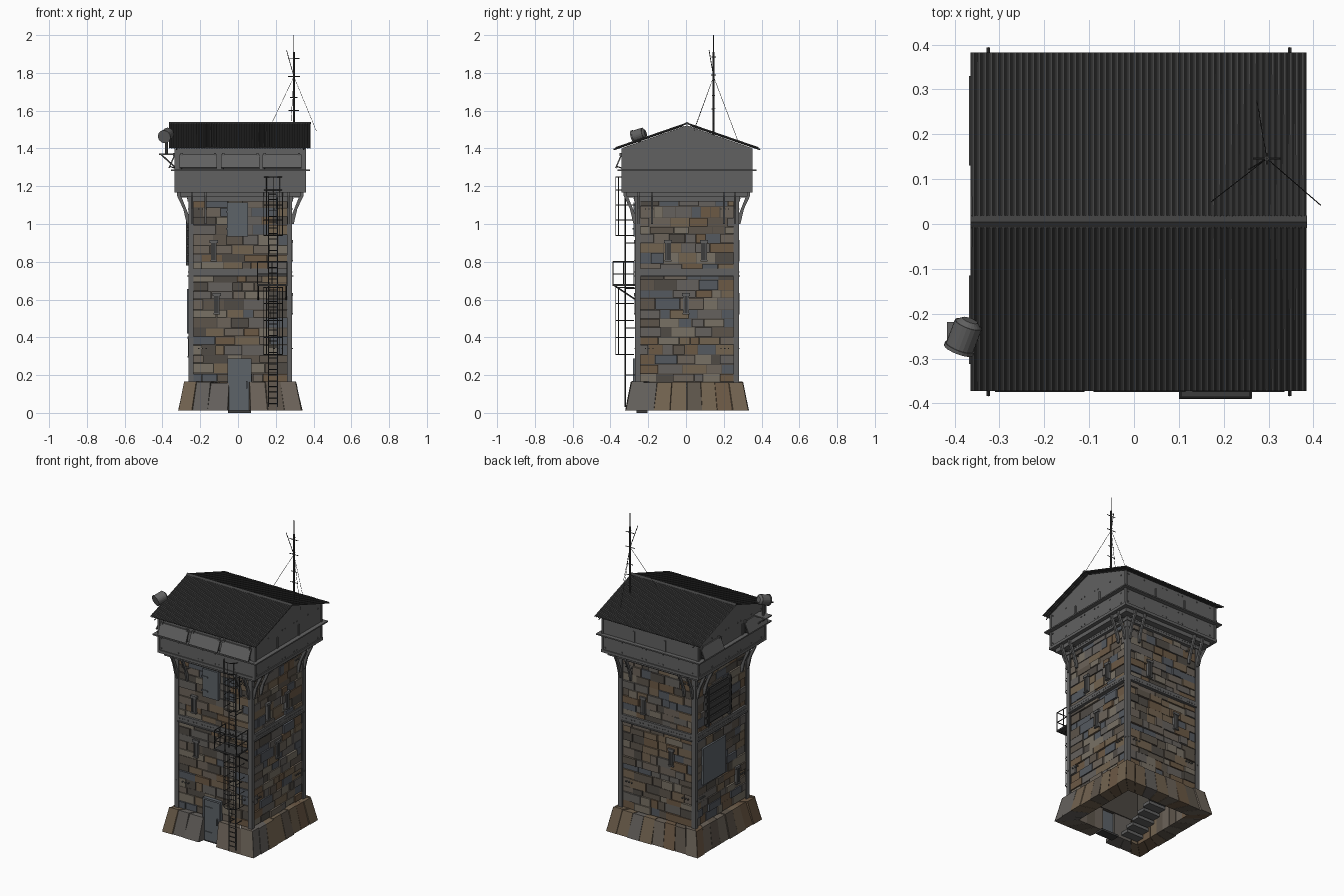
import bpy, bmesh, math, random
from mathutils import Matrix, Vector

if "Cube" in bpy.data.objects:
    bpy.data.objects.remove(bpy.data.objects["Cube"])
random.seed(7)
CX, CY = 0.012, 0.005

def material(name, r, g, b):
    m = bpy.data.materials.new(name)
    m.diffuse_color = (r, g, b, 1)
    m.use_nodes = True
    m.node_tree.nodes["Principled BSDF"].inputs["Base Color"].default_value = m.diffuse_color
    return m

METAL = material("steel", .12, .12, .12)
PLATE = material("door_steel", .11, .125, .14)
DARK = material("dark_iron", .045, .045, .045)
ROOF = material("roof_sheet", .05, .05, .05)
MORTAR = material("mortar", .07, .062, .052)
STONES = [material("stone_%d" % i, *c) for i, c in enumerate([
    (.15, .125, .10), (.11, .09, .07), (.17, .125, .08), (.13, .12, .11),
    (.09, .10, .115), (.08, .07, .06), (.15, .10, .06), (.19, .165, .13)])]

class Part:
    """Collects primitives in one mesh; finish() makes the object."""
    def __init__(self, name, *mats):
        self.name, self.mats, self.bm = name, mats, bmesh.new()

    def hull8(self, pts, mat=0):
        v = [self.bm.verts.new(p) for p in pts]
        for f in ((3, 2, 1, 0), (4, 5, 6, 7), (0, 1, 5, 4), (1, 2, 6, 5), (2, 3, 7, 6), (3, 0, 4, 7)):
            self.bm.faces.new([v[i] for i in f]).material_index = mat

    def box(self, x0, x1, y0, y1, z0, z1, M=Matrix(), mat=0):
        self.hull8([M @ Vector(p) for p in ((x0, y0, z0), (x1, y0, z0), (x1, y1, z0), (x0, y1, z0),
                                            (x0, y0, z1), (x1, y0, z1), (x1, y1, z1), (x0, y1, z1))], mat)

    def bar(self, p, q, r, n=6, r2=None):
        p, q = Vector(p), Vector(q)
        M = Matrix.Translation((p + q) / 2) @ (q - p).to_track_quat('Z', 'Y').to_matrix().to_4x4()
        bmesh.ops.create_cone(self.bm, cap_ends=True, segments=n, radius1=r,
                              radius2=r if r2 is None else r2, depth=(q - p).length, matrix=M)

    def prism(self, pts, offset):
        a = [self.bm.verts.new(p) for p in pts]
        b = [self.bm.verts.new(Vector(p) + Vector(offset)) for p in pts]
        n = len(a)
        self.bm.faces.new(a[::-1])
        self.bm.faces.new(b)
        for i in range(n):
            self.bm.faces.new((a[i], a[(i + 1) % n], b[(i + 1) % n], b[i]))

    def finish(self):
        bmesh.ops.recalc_face_normals(self.bm, faces=self.bm.faces)
        me = bpy.data.meshes.new(self.name)
        self.bm.to_mesh(me)
        for m in self.mats:
            me.materials.append(m)
        ob = bpy.data.objects.new(self.name, me)
        bpy.context.collection.objects.link(ob)
        return ob

# Side frames: local x runs along the wall, local -y points outward. 0 front, 1 right, 2 back, 3 left
SIDES = [Matrix.Translation((CX, CY, 0)) @ Matrix.Rotation(k * math.pi / 2, 4, 'Z') for k in range(4)]

# Hollow core and random stone courses
core, stones = Part("wall_core", MORTAR), Part("wall_stones", *STONES)
for M in SIDES:
    core.box(-.256, .256, -.256, -.22, .16, 1.15, M)
    edges = [.165 + .97 * (i + random.uniform(-.15, .15) * (0 < i < 20)) / 20 for i in range(21)]
    for z0, z1 in zip(edges, edges[1:]):
        u = -.252
        while u < .25:
            w = random.uniform(.045, .13)
            e = .252 if u + w > .215 else u + w
            stones.box(u + .0015, e - .0015, -random.uniform(.258, .271), -.25,
                       z0 + .0015, z1 - .0015, M, random.randrange(8))
            u = e
core.finish()
stones.finish()

# Flared plinth, open at the front door
plinth = Part("plinth_blocks", *STONES)
for k, M in enumerate(SIDES):
    cuts = [-1, -.78, -.53, -.27, 0, .25, .5, .75, 1] if k else [-1, -.78, -.53, -.2, .17, .45, .72, 1]
    for f, g in zip(cuts, cuts[1:]):
        if k == 0 and f == -.2:
            continue
        o, t, h = random.uniform(.322, .33), random.uniform(.29, .298), random.uniform(.158, .168)
        g -= .006
        plinth.hull8([M @ Vector(p) for p in (
            (f * o, -o, .012), (g * o, -o, .012), (g * .225, -.225, .012), (f * .225, -.225, .012),
            (f * t, -t, h), (g * t, -t, h), (g * .225, -.225, h), (f * .225, -.225, h))],
            random.choice((0, 1, 2, 3, 6)))
plinth.finish()

# Corner angles, wall bands and rivets
posts, bands, rivets = Part("corner_angles", METAL), Part("wall_bands", METAL), Part("rivets", METAL)
for M in SIDES:
    for s in (-1, 1):
        a, b = sorted((s * .247, s * .275))
        posts.box(a, b, -.275, -.268, .16, 1.15, M)
    bands.box(-.25, .25, -.274, -.255, .725, .765, M)
    bands.box(-.25, .25, -.282, -.255, .722, .728, M)
    bands.box(-.28, .28, -.28, -.25, 1.12, 1.15, M)
    for i in range(25):
        u = -.24 + i * .02
        for z, d in ((.745, .277), (1.135, .283)):
            rivets.box(u - .003, u + .003, -d, -d + .006, z - .003, z + .003, M)
    for z in (.34, 1.08):
        for u in (-.26, -.22, -.2, -.18, .18, .2, .22, .26):
            rivets.box(u - .003, u + .003, -.278, -.265, z - .003, z + .003, M)
for p in (posts, bands):
    p.finish()

# Loopholes with lintels and sills
slits, slit_frames = Part("loophole_slits", DARK), Part("loophole_frames", METAL)
for k, u, z in ((0, -.14, .81), (0, -.125, .53), (1, -.1, .81), (1, .09, .81), (1, -.005, .53),
                (2, -.1, .81), (2, .1, .53), (3, .16, .3)):
    M = SIDES[k]
    slits.box(u - .009, u + .009, -.273, -.25, z, z + .09, M)
    slit_frames.box(u - .022, u + .022, -.279, -.25, z + .09, z + .105, M)
    slit_frames.box(u - .018, u + .018, -.279, -.25, z - .008, z, M)
    for s in (-.012, .012):
        slit_frames.box(u + s - .003, u + s + .003, -.277, -.25, z, z + .09, M)
slits.finish()
slit_frames.finish()

# Front door, threshold, upper hatch, left plate and boarded opening
F, L = SIDES[0], SIDES[3]
door = Part("front_door", PLATE)
door.box(-.063, .055, -.279, -.24, .012, .28, F)
for a, b, z0, z1 in ((-.068, -.058, .012, .285), (.05, .06, .012, .285), (-.068, .06, .275, .287)):
    door.box(a, b, -.286, -.24, z0, z1, F)
for z in (.06, .22):
    door.box(-.056, .0, -.284, -.27, z, z + .012, F)
door.box(.03, .037, -.29, -.27, .13, .17, F)
door.finish()
step = Part("threshold", DARK)
step.box(-.065, .058, -.268, -.21, 0, .013, F)
step.finish()
hatch = Part("upper_hatch", PLATE)
hatch.box(-.07, .04, -.284, -.25, .935, 1.115, F)
for z in (.97, 1.06):
    hatch.box(-.075, -.03, -.289, -.28, z, z + .01, F)
hatch.box(-.17, .06, -.281, -.25, .42, .655, L @ Matrix.Translation((-.03, 0, 0)))
hatch.finish()
hole, boards = Part("boarded_opening", DARK), Part("opening_boards", ROOF)
hole.box(-.17, .08, -.274, -.25, .79, 1.02, L)
for i in range(5):
    boards.box(-.17, .085, -.283, -.27, .80 + i * .045, .833 + i * .045, L)
for u in (-.16, .06):
    boards.box(u, u + .014, -.288, -.27, .78, 1.03, L)
hole.finish()
boards.finish()

# Inner stair winding up the walls, and upper floor
stair = Part("inner_stair", METAL)
for i in range(32):
    k, j = (3 - i // 8) % 4, i % 8
    u = .20 - j * .05
    stair.box(u - .03, u + .03, -.22, -.10, .03 + i * .026, .05 + i * .026, SIDES[k])
stair.box(-.22, .22, -.22, .22, 1.12, 1.14, F)
stair.finish()

# Cabin: gabled body, floor skirt, ledge, battens
cabin = Part("cabin", METAL)
H = .341
cabin.prism([(CX - H, CY + y, z) for y, z in ((-H, 1.17), (H, 1.17), (H, 1.403), (0, 1.522), (-H, 1.403))], (2 * H, 0, 0))
cabin.box(-.32, .32, -.32, .32, 1.145, 1.172, F)
cabin.finish()
trim, brackets = Part("cabin_trim", METAL), Part("cabin_brackets", METAL)
for k, M in enumerate(SIDES):
    trim.box(-.368, .368, -.368, -.335, 1.281, 1.289, M)
    trim.box(-.347, .347, -.347, -.335, 1.168, 1.186, M)
    for s in (-.344, -.12, .10, .332):
        trim.box(s, s + .012, -.347, -.335, 1.29 if abs(s) < .3 else 1.17, 1.36 if abs(s) < .3 else 1.4, M)
    for s in (-.32, -.2, -.06, -.03, .06, .09, .2, .3):
        for z in (1.2, 1.265, 1.385):
            rivets.box(s - .003, s + .003, -.345, -.335, z - .003, z + .003, M)
    for u in (-.262, -.19, .19, .25):
        brackets.prism([M @ Vector((u, -d, z)) for d, z in
                        ((.27, 1.0), (.283, 1.0), (.302, 1.08), (.335, 1.15), (.335, 1.17), (.27, 1.17), (.27, 1.14), (.31, 1.14), (.282, 1.07), (.27, 1.04))],
                       M.to_3x3() @ Vector((.011, 0, 0)))
trim.finish()
brackets.finish()
rivets.finish()

# Windows with propped shutters: three in front, two on the left
glass, shutters, props = Part("window_openings", DARK), Part("shutters", METAL), Part("shutter_props", DARK)
for M, a, b in ((F, -.322, -.122), (F, -.102, .103), (F, .118, .323), (L, -.325, -.125), (L, .12, .317)):
    glass.box(a + .01, b - .01, -.344, -.33, 1.295, 1.365, M)
    shutters.hull8([M @ Vector(p) for p in ((a, -.38, 1.298), (b, -.38, 1.298), (b, -.374, 1.295), (a, -.374, 1.295),
                                            (a, -.35, 1.368), (b, -.35, 1.368), (b, -.342, 1.368), (a, -.342, 1.368))])
    for u in (a + .012, b - .012):
        props.bar(M @ Vector((u, -.342, 1.295)), M @ Vector((u, -.374, 1.305)), .003)
        shutters.box(u - .006, u + .006, -.356, -.34, 1.36, 1.375, M)
for p in (glass, shutters, props):
    p.finish()

# Corrugated roof: one mesh per slope, thickened
for name, s in (("roof_front", -1), ("roof_back", 1)):
    bm = bmesh.new()
    rows = []
    for i in range(56 * 4 + 1):
        x = -.363 + .748 * i / 224
        h = .003 if i % 4 in (1, 2) else -.001
        rows.append([bm.verts.new((x, CY + s * d, z + h)) for d, z in ((.377, 1.402), (0, 1.532))])
    for a, b in zip(rows, rows[1:]):
        bm.faces.new((a[0], b[0], b[1], a[1]) if s < 0 else (a[1], b[1], b[0], a[0]))
    p = Part(name, ROOF)
    p.bm = bm
    ob = p.finish()
    mod = ob.modifiers.new("thickness", 'SOLIDIFY')
    mod.thickness, mod.offset = .005, 0
cap, rafters = Part("ridge_cap", ROOF), Part("rafters", DARK)
cap.prism([(-.364, CY + y, z) for y, z in ((-.014, 1.532), (0, 1.541), (.014, 1.532), (0, 1.53))], (.75, 0, 0))
for x in (-.325, .347):
    for s in (-1, 1):
        rafters.bar((x, CY + s * .388, 1.394), (x, CY + s * .02, 1.521), .004, 4)
cap.finish()
rafters.finish()

# Ladder, safety cage and landing
lad, cage, land = Part("ladder", DARK), Part("ladder_cage", DARK), Part("landing", DARK)
LX, LY = .186, -.322
for x in (LX - .024, LX + .024):
    lad.bar((x, LY, .03), (x, LY, 1.25), .0035)
    for z in (.2, .45, .66, .9, 1.1):
        lad.bar((x, LY, z), (x, -.265, z), .003)
for i in range(40):
    lad.bar((LX - .024, LY, .05 + i * .03), (LX + .024, LY, .05 + i * .03), .0025)
arc = [(LX - .05 * math.cos(t * math.pi / 8), LY - .05 * math.sin(t * math.pi / 8)) for t in range(9)]
for zs in ((.31, .40, .49, .58, .665), (.94, 1.02, 1.10, 1.18, 1.25)):
    for z in zs:
        pts = [(LX - .05, -.275)] + arc + [(LX + .05, -.275)] if z < 1.15 else arc
        for p, q in zip(pts, pts[1:]):
            cage.bar((*p, z), (*q, z), .0025, 4)
    for i in (0, 2, 4, 6, 8):
        cage.bar((*arc[i], zs[0]), (*arc[i], zs[-1]), .002, 4)
land.box(.10, .262, -.39, -.27, .672, .682)
corners = [(.103, -.275), (.103, -.387), (.26, -.387), (.26, -.275)]
for z in (.735, .80):
    for p, q in zip(corners, corners[1:]):
        land.bar((*p, z), (*q, z), .003)
for p in corners + [(.103, -.33), (.26, -.33), (.18, -.387)]:
    land.bar((*p, .675), (*p, .80), .003)
for x in (.108, .255):
    land.bar((x, -.38, .675), (x, -.268, .60), .004)
for p in (lad, cage, land):
    p.finish()

# Searchlight on its shelf
lamp = Part("searchlight", METAL)
c, ax = Vector((-.378, -.247, 1.472)), Vector((.34, .9, .28)).normalized()
lamp.bar(c - ax * .034, c + ax * .026, .032, 20)
lamp.bar(c - ax * .038, c - ax * .03, .035, 20)
lamp.bar(c + ax * .026, c + ax * .036, .030, 20, .018)
lamp.bar((-.378, -.247, 1.37), (-.378, -.247, 1.44), .008, 8)
lamp.box(-.417, -.325, -.28, -.218, 1.365, 1.372)
for y in (-.27, -.225):
    lamp.bar((-.405, y, 1.366), (-.332, y, 1.30), .004)
lamp.finish()

# Radio mast, whip, crossbars and guy wires
mast = Part("radio_mast", DARK)
X, Y = .296, .146
mast.bar((X, Y, 1.47), (X, Y, 1.91), .006, 8)
mast.bar((X, Y, 1.91), (X, Y, 2.0), .002)
mast.bar((X, Y, 1.78), (.257, .122, 1.92), .002)
for z, w in ((1.53, .014), (1.60, .028), (1.67, .02), (1.78, .032), (1.875, .03)):
    mast.bar((X - w, Y, z), (X + w, Y, z), .0025)
    mast.bar((X, Y - w * .4, z + .01), (X, Y + w * .4, z + .01), .0025)
for x, y, z in ((.17, .048, 1.515), (.416, .042, 1.49), (.274, .275, 1.44)):
    mast.bar((X, Y, 1.78), (x, y, z), .0012, 4)
mast.finish()
